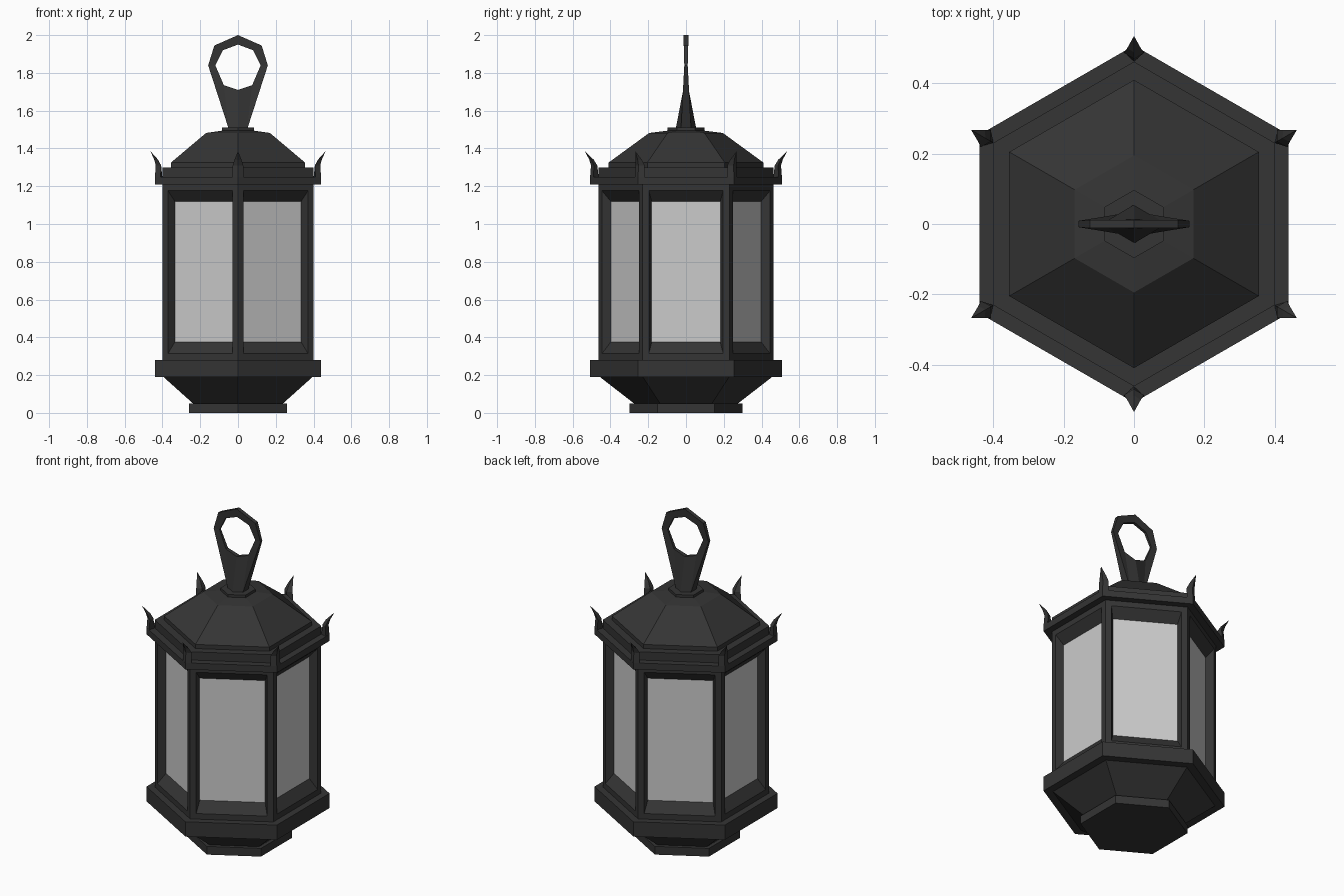
import bpy, bmesh, math
from mathutils import Vector

if "Cube" in bpy.data.objects:
    bpy.data.objects.remove(bpy.data.objects["Cube"])

metal = bpy.data.materials.new("dark_metal")
metal.diffuse_color = (0.035, 0.035, 0.035, 1)
metal.use_nodes = True
metal.node_tree.nodes["Principled BSDF"].inputs["Base Color"].default_value = metal.diffuse_color


def finish(bm, name, mat=metal):
    bmesh.ops.recalc_face_normals(bm, faces=bm.faces)
    me = bpy.data.meshes.new(name)
    bm.to_mesh(me)
    bm.free()
    if mat:
        me.materials.append(mat)
    ob = bpy.data.objects.new(name, me)
    bpy.context.collection.objects.link(ob)
    return ob


def skin(bm, rings):
    """Bridge rings of points and cap both ends (a one-point ring is a tip)."""
    vs = [[bm.verts.new(p) for p in r] for r in rings]
    for a, b in zip(vs, vs[1:]):
        n = len(a)
        for i in range(n):
            j = (i + 1) % n
            bm.faces.new((a[i], a[j], b[0]) if len(b) == 1 else (a[i], a[j], b[j], b[i]))
    for r in (vs[0], vs[-1]):
        if len(r) > 2:
            bm.faces.new(r)


def hexagon(r, z):
    return [(r * math.cos(math.radians(30 + 60 * k)),
             r * math.sin(math.radians(30 + 60 * k)), z) for k in range(6)]


def hex_part(name, profile):
    bm = bmesh.new()
    skin(bm, [hexagon(r, z) for r, z in profile])
    return finish(bm, name)


# stacked hexagonal base and roof
hex_part("foot", [(0.30, 0), (0.30, 0.05)])
hex_part("base_taper", [(0.275, 0.05), (0.462, 0.195)])
hex_part("base_band", [(0.508, 0.19), (0.508, 0.28)])
hex_part("cornice", [(0.508, 1.21), (0.508, 1.25), (0.462, 1.25), (0.462, 1.30)])
hex_part("roof", [(0.41, 1.30), (0.41, 1.325), (0.195, 1.482), (0.09, 1.495)])
hex_part("roof_plate", [(0.097, 1.485), (0.097, 1.51)])

# body with six bevelled window recesses, and glass panes
bm = bmesh.new()
skin(bm, [hexagon(0.462, 0.28), hexagon(0.462, 1.21)])
bmesh.ops.recalc_face_normals(bm, faces=bm.faces)
sides = [f for f in bm.faces if abs(f.normal.z) < 0.5]
bmesh.ops.inset_individual(bm, faces=sides, thickness=0.048)
bmesh.ops.inset_individual(bm, faces=sides, thickness=0.022)
glass = bmesh.new()
for f in sides:
    n = f.normal.copy()
    for v in f.verts:
        v.co -= n * 0.045
        v.co.z = 0.375 if v.co.z < 0.7 else 1.12
    glass.faces.new([glass.verts.new(v.co) for v in f.verts])
bmesh.ops.delete(bm, geom=sides, context='FACES_ONLY')
finish(bm, "window_frame")
gob = finish(glass, "window_glass", None)
for p in gob.data.polygons:
    if p.normal.dot(p.center) < 0:
        p.flip()

# curved horns on the six cornice corners: z, inner r, outer r, half width
levels = [(1.245, 0.462, 0.508, 0.03), (1.31, 0.47, 0.503, 0.028), (1.34, 0.488, 0.512, 0.019)]
bm = bmesh.new()
for k in range(6):
    a = math.radians(30 + 60 * k)
    d, t = Vector((math.cos(a), math.sin(a), 0)), Vector((-math.sin(a), math.cos(a), 0))
    up = Vector((0, 0, 1))
    rings = []
    for z, ri, ro, w in levels:
        m = ro - 0.58 * w
        rings.append([d * ri + up * z, d * m - t * w + up * z,
                      d * ro + up * z, d * m + t * w + up * z])
    rings.append([d * 0.535 + up * 1.385])
    skin(bm, rings)
finish(bm, "corner_horns")

# hanging ring with flared stem: (x, z, half thickness) pairs, outer then inner
half = [((0, 2.0, 0.012), (0, 1.95, 0.009)),
        ((0.125, 1.945, 0.012), (0.08, 1.92, 0.008)),
        ((0.158, 1.84, 0.009), (0.12, 1.84, 0.006)),
        ((0.048, 1.50, 0.027), (0.075, 1.735, 0.01)),
        ((0, 1.50, 0.055), (0, 1.71, 0.013))]
loop = half + [((-o[0], *o[1:]), (-i[0], *i[1:])) for o, i in half[-2:0:-1]]
bm = bmesh.new()
vs = [[bm.verts.new((x, s * y, z)) for (x, z, y), s in ((o, -1), (o, 1), (i, 1), (i, -1))]
      for o, i in loop]
for a, b in zip(vs, vs[1:] + vs[:1]):
    for i in range(4):
        j = (i + 1) % 4
        bm.faces.new((a[i], a[j], b[j], b[i]))
finish(bm, "hanging_ring")
